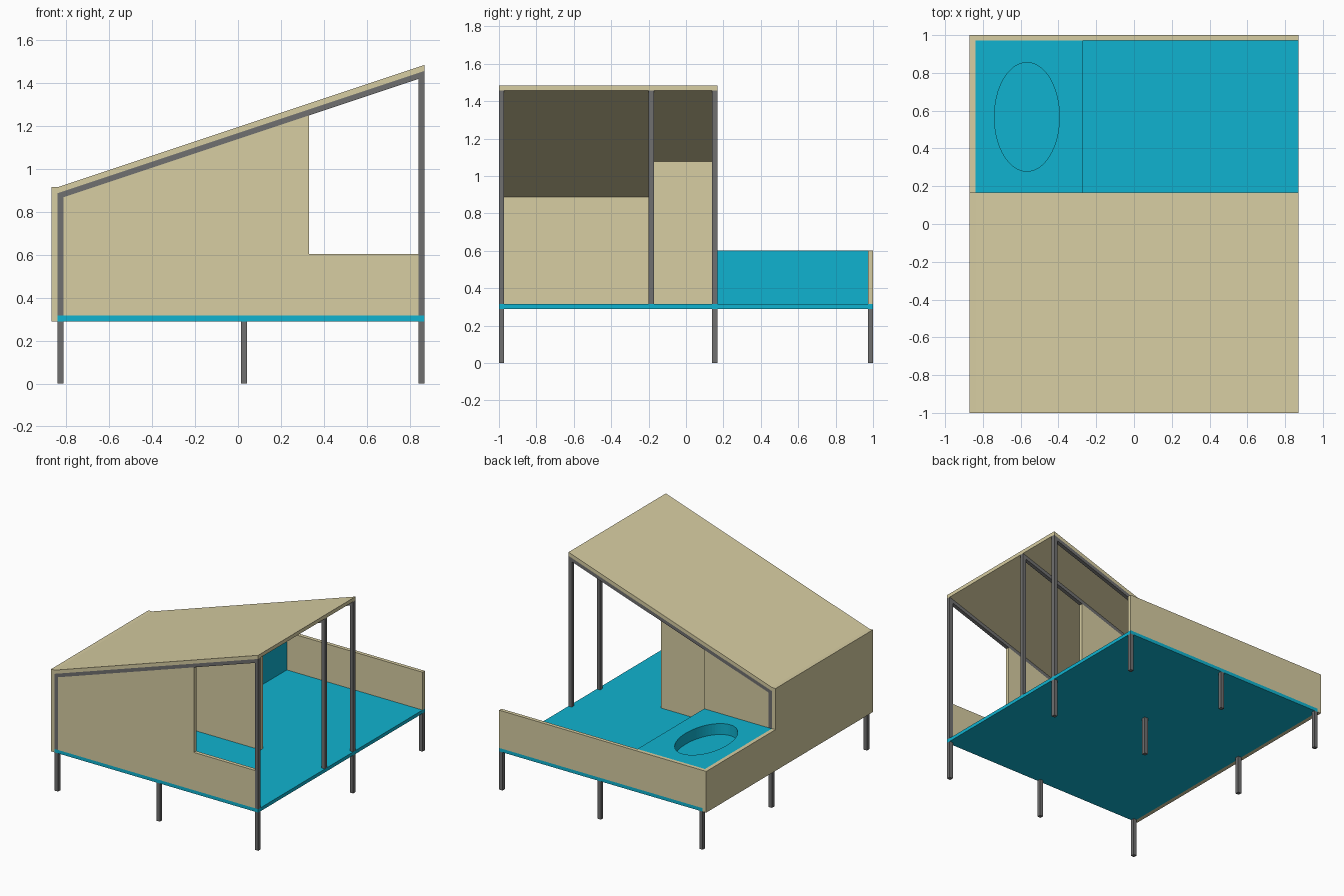
import bpy, bmesh, math

if "Cube" in bpy.data.objects:
    bpy.data.objects.remove(bpy.data.objects["Cube"])


def material(name, rgb):
    m = bpy.data.materials.new(name)
    m.diffuse_color = (*rgb, 1)
    m.use_nodes = True
    m.node_tree.nodes["Principled BSDF"].inputs["Base Color"].default_value = m.diffuse_color
    return m


TAN = material("tan_panel", (0.68, 0.61, 0.36))
BLUE = material("blue_deck", (0.005, 0.45, 0.63))
STEEL = material("dark_steel", (0.16, 0.16, 0.16))


def prism(name, points, start, end, mat, axis="y"):
    """Extrude an (x, z) profile along y, or a (y, z) profile along x."""
    bm = bmesh.new()
    place = (lambda a, b: (a, start, b)) if axis == "y" else (lambda a, b: (start, a, b))
    face = bm.faces.new([bm.verts.new(place(a, b)) for a, b in points])
    ext = bmesh.ops.extrude_face_region(bm, geom=[face])
    verts = [v for v in ext["geom"] if isinstance(v, bmesh.types.BMVert)]
    d = end - start
    bmesh.ops.translate(bm, verts=verts, vec=(0, d, 0) if axis == "y" else (d, 0, 0))
    bmesh.ops.recalc_face_normals(bm, faces=bm.faces)
    mesh = bpy.data.meshes.new(name)
    bm.to_mesh(mesh)
    bm.free()
    ob = bpy.data.objects.new(name, mesh)
    bpy.context.collection.objects.link(ob)
    mesh.materials.append(mat)
    return ob


def box(name, x0, x1, y0, y1, z0, z1, mat):
    return prism(name, [(x0, z0), (x1, z0), (x1, z1), (x0, z1)], y0, y1, mat)


T = 0.028                 # panel and steel thickness
X0, X1 = -0.84, 0.87      # deck extent
DECK, RAIL = 0.316, 0.603  # deck top, low wall top
ROOF_Y = 0.168            # back edge of the roof
INNER_Y, INNER_X, OPEN_X = -0.2, -0.27, 0.33


def under(x):             # roof underside
    return 0.887 + (x - X0) / 3


def beam(x):              # underside of the sloping beams
    return under(x) - T


# Deck and its nine legs
box("deck", X0, X1, -1, 1, 0.29, DECK, BLUE)
for x in (X0, 0.015, X1 - T):
    for y in (-1, ROOF_Y - T, 1 - T):
        box("leg", x, x + T, y, y + T, 0, 0.29, STEEL)

# Sloping roof
prism("roof", [(X0, under(X0)), (X1, under(X1)), (X1, under(X1) + T), (X0, under(X0) + T)],
      -1, ROOF_Y, TAN)

# Steel frames: two posts and a sloping beam each
L, R = X0 + T, X1 - T
for name, y in (("front_frame", -1), ("middle_frame", INNER_Y), ("back_frame", ROOF_Y - T)):
    prism(name, [(X0, DECK), (L, DECK), (L, beam(L)), (R, beam(R)), (R, DECK), (X1, DECK),
                 (X1, under(X1)), (X0, under(X0))], y, y + T, STEEL)

# Side wall, stepping down to the terrace
TOP = under(X0) + T
prism("side_wall", [(-1, 0.29), (1, 0.29), (1, RAIL), (ROOF_Y, RAIL), (ROOF_Y, TOP), (-1, TOP)],
      X0 - 0.03, X0, TAN, "x")

# Front wall with the open corner
prism("front_wall", [(L, DECK), (R, DECK), (R, RAIL), (OPEN_X, RAIL), (OPEN_X, beam(OPEN_X)),
                     (L, beam(L))], -1, -1 + T, TAN)

# Stepped inner walls towards the terrace
for name, a, b, y in (("inner_wall", INNER_X - T, OPEN_X, INNER_Y),
                      ("alcove_wall", L, INNER_X, ROOF_Y - T)):
    prism(name, [(a, DECK), (b, DECK), (b, beam(b)), (a, beam(a))], y, y + T, TAN)
a, b = INNER_X - T, INNER_X
prism("return_wall", [(a, DECK), (b, DECK), (b, under(b)), (a, under(a))],
      INNER_Y + T, ROOF_Y - T, TAN)

# Low terrace wall at the back
box("terrace_wall", X0, X1, 1 - T, 1, DECK, RAIL, TAN)

# Raised platform with an oval tub
platform = box("tub_platform", X0, INNER_X, ROOF_Y, 1 - T, DECK, RAIL - 0.002, BLUE)
oval = [(2 * math.pi * i / 64) for i in range(64)]
bpy.ops.mesh.primitive_cylinder_add(vertices=64, radius=1, depth=0.2,
                                    location=(-0.567, 0.567, RAIL - 0.085 + 0.1))
cutter = bpy.context.object
cutter.name = "tub_cutter"
cutter.scale = (0.172, 0.288, 1)
cutter.data.materials.append(BLUE)
cutter.hide_render = True
cutter.hide_set(True)
cut = platform.modifiers.new("tub", "BOOLEAN")
cut.object = cutter
cut.operation = "DIFFERENCE"
cut.solver = "EXACT"
